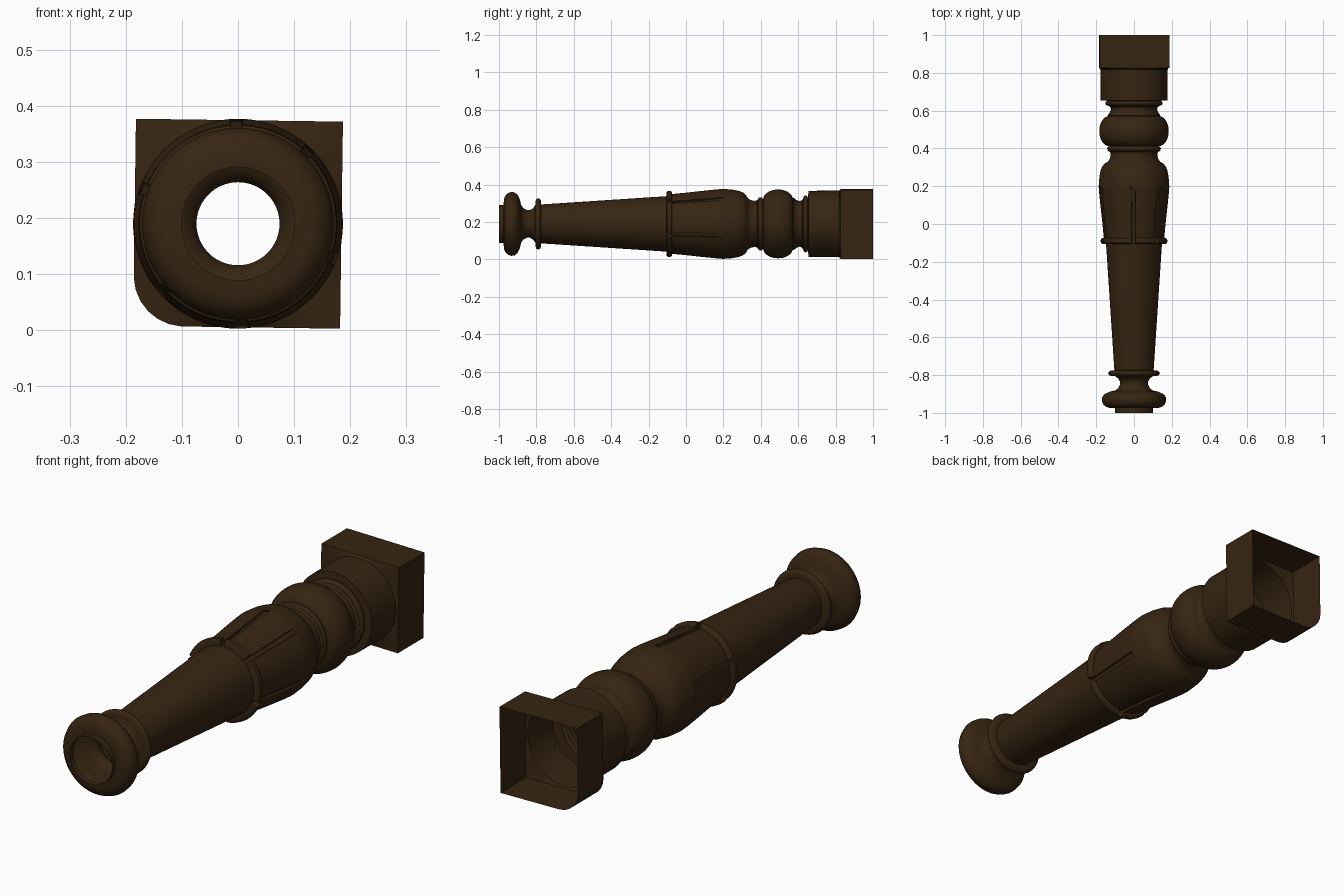
import bpy, math

if "Cube" in bpy.data.objects:
    bpy.data.objects.remove(bpy.data.objects["Cube"])

ZC = 0.19      # height of the turning axis
N = 64

wood = bpy.data.materials.new("dark_brown_wood")
wood.diffuse_color = (0.037, 0.018, 0.006, 1)
wood.use_nodes = True
wood.node_tree.nodes["Principled BSDF"].inputs["Base Color"].default_value = wood.diffuse_color


def make(name, rings, closed=True):
    """Loft a list of rings (each a list of points) into a smooth shell."""
    n = len(rings[0])
    verts = [p for r in rings for p in r]
    faces = []
    for i in range(len(rings) - 1):
        for j in range(n if closed else n - 1):
            k = (j + 1) % n
            faces.append((i * n + j, i * n + k, (i + 1) * n + k, (i + 1) * n + j))
    me = bpy.data.meshes.new(name)
    me.from_pydata(verts, [], faces)
    me.materials.append(wood)
    ob = bpy.data.objects.new(name, me)
    bpy.context.collection.objects.link(ob)
    bpy.ops.object.select_all(action='DESELECT')
    ob.select_set(True)
    bpy.context.view_layer.objects.active = ob
    bpy.ops.object.mode_set(mode='EDIT')
    bpy.ops.mesh.select_all(action='SELECT')
    bpy.ops.mesh.normals_make_consistent(inside=False)
    bpy.ops.object.mode_set(mode='OBJECT')
    bpy.ops.object.shade_smooth_by_angle(angle=math.radians(40))
    return ob


def pt(r, y, a):
    return (r * math.cos(a), y, ZC + r * math.sin(a))


def ring(y, r, a0=0, a1=2 * math.pi, n=N, closed=True):
    d = n if closed else n - 1
    return [pt(r, y, a0 + (a1 - a0) * j / d) for j in range(n)]


def bead(y0, y1, r_end, r_mid, n=10):
    """Half-round bulge between two positions."""
    out = []
    for i in range(n + 1):
        t = math.pi * i / n
        out.append(((y0 + y1) / 2 - (y1 - y0) / 2 * math.cos(t),
                    r_end + (r_mid - r_end) * math.sin(t)))
    return out


# Foot: collar, round bun, narrow neck and disc
foot = [(-1, 0.101), (-0.975, 0.101), (-0.974, 0.13)]
foot += [(-0.968, 0.148), (-0.955, 0.163), (-0.935, 0.171), (-0.915, 0.168),
         (-0.9, 0.155), (-0.888, 0.13), (-0.882, 0.102), (-0.87, 0.084),
         (-0.85, 0.074), (-0.835, 0.074), (-0.818, 0.083), (-0.806, 0.1)]
foot += bead(-0.805, -0.775, 0.115, 0.137, 8) + [(-0.774, 0.104)]
make("foot", [ring(y, r) for y, r in foot])

# Tapered shaft
make("shaft", [ring(-0.774, 0.104), ring(-0.09, 0.149),
               ring(0.1, 0.168), ring(0.2, 0.182)])

# Upper turnings: shoulder, ball, collars and round drum
top = [(0.2, 0.187), (0.25, 0.183), (0.285, 0.176), (0.305, 0.168), (0.322, 0.153),
       (0.33, 0.138), (0.345, 0.128), (0.365, 0.123), (0.38, 0.126), (0.386, 0.135)]
top += bead(0.387, 0.41, 0.135, 0.142, 6)
top += bead(0.412, 0.572, 0.13, 0.184, 16)
top += [(0.574, 0.142), (0.59, 0.128), (0.605, 0.122), (0.62, 0.126), (0.626, 0.138)]
top += bead(0.627, 0.652, 0.138, 0.152, 6)
top += [(0.655, 0.177), (0.822, 0.178)]
make("upper_turning", [ring(y, r) for y, r in top])

# Raised panels with a projecting lip at the lower end
panel = [(-0.105, 0.148), (-0.105, 0.168), (-0.1, 0.175), (-0.09, 0.177),
         (-0.08, 0.175), (-0.075, 0.17), (-0.074, 0.16), (0.0, 0.167),
         (0.1, 0.178), (0.17, 0.185), (0.2, 0.187)]
gaps = [-20, 46, 91, 160, 222, 272, 340]
for i in range(6):
    a0, a1 = math.radians(gaps[i] + 3.5), math.radians(gaps[i + 1] - 3.5)
    rings = []
    for y, r in panel:
        row = ring(y, r, a0, a1, 15, False)
        low = 0.146 + max(0, y + 0.1) * 0.105
        # side walls drop into the groove
        rings.append([pt(low, y, a0 - 0.01)] + row + [pt(low, y, a1 + 0.01)])
    make("raised_panel_%d" % (i + 1), rings, False)

# Square block, with one rounded corner and a slight twist
H, R = 0.1845, 0.09


def square_ring(y, h):
    pts = []
    tilt = math.radians(-0.8)
    for j in range(N):
        a = 2 * math.pi * j / N
        c, s = math.cos(a), math.sin(a)
        d = h / max(abs(c), abs(s))
        q = h - R
        if c * d < -q and s * d < -q:
            b = -q * (c + s)
            d = b + math.sqrt(max(0, b * b - 2 * q * q + R * R))
        pts.append(pt(d, y, a + tilt))
    return pts


make("square_block", [ring(0.818, 0.178), square_ring(0.826, H), square_ring(1.0, H)])
